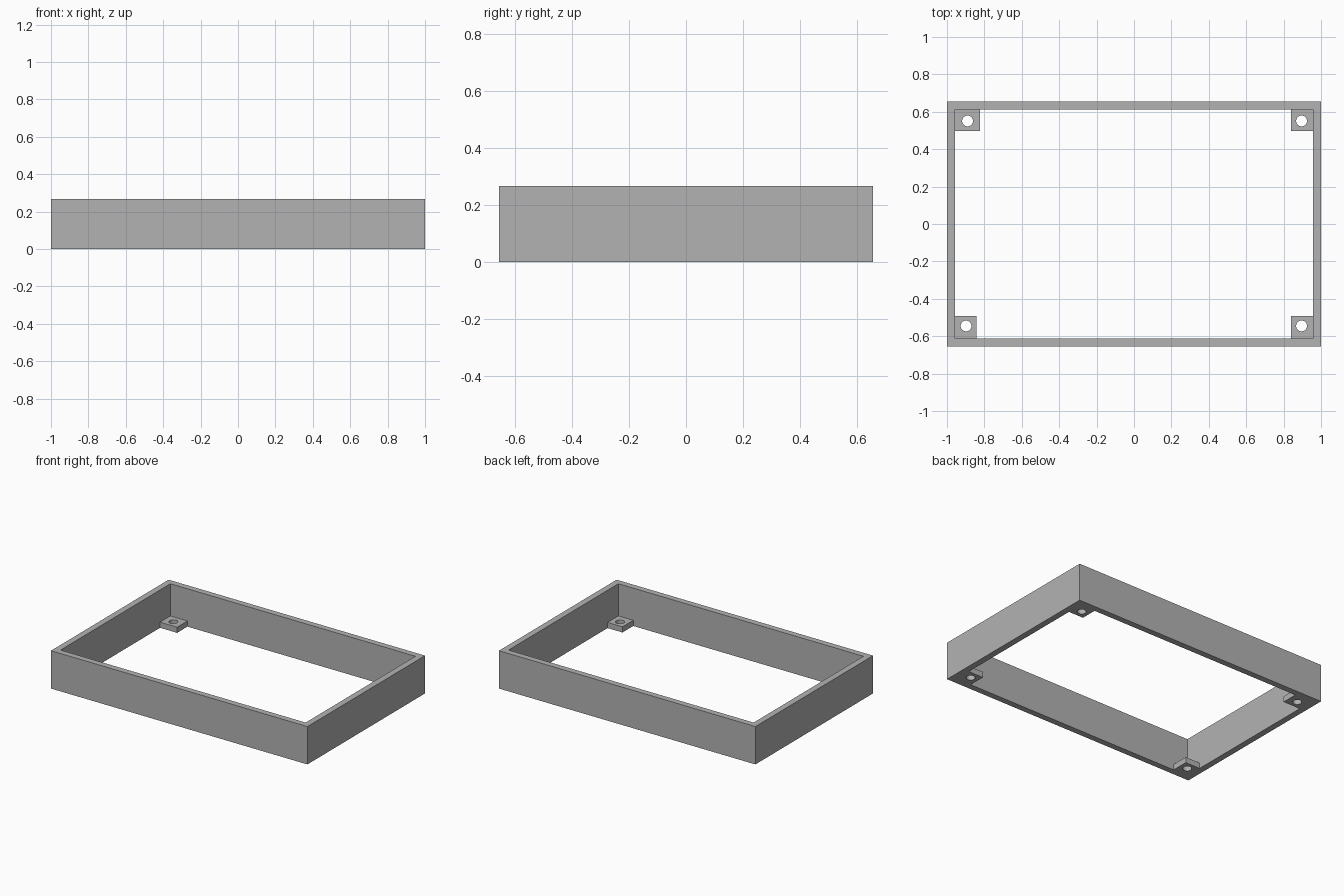
import bpy, bmesh, math
from mathutils import Vector

default_cube = bpy.data.objects.get("Cube")
if default_cube:
    bpy.data.objects.remove(default_cube, do_unlink=True)

# Single plain grey finish
grey = bpy.data.materials.new("plain_grey")
grey.use_nodes = True
colour = (0.45, 0.45, 0.45, 1)
grey.diffuse_color = colour
grey.node_tree.nodes["Principled BSDF"].inputs["Base Color"].default_value = colour


def rectangle(x0, x1, y0, y1):
    return [(x0, y0), (x1, y0), (x1, y1), (x0, y1)]


def circle(cx, cy, radius, sides=32):
    angles = [math.tau * i / sides for i in range(sides)]
    return [(cx + radius * math.cos(a), cy + radius * math.sin(a)) for a in angles]


def pierced_slab(name, outline, hole, height):
    """Extrude the area between two closed outlines up from the ground."""
    bm = bmesh.new()
    edges = []
    for loop in (outline, hole):
        verts = [bm.verts.new((x, y, 0)) for x, y in loop]
        edges += [bm.edges.new((verts[i - 1], verts[i])) for i in range(len(verts))]
    bmesh.ops.triangle_fill(bm, edges=edges, use_beauty=True, normal=Vector((0, 0, 1)))
    result = bmesh.ops.extrude_face_region(bm, geom=bm.faces[:])
    top = [g for g in result["geom"] if isinstance(g, bmesh.types.BMVert)]
    bmesh.ops.translate(bm, verts=top, vec=(0, 0, height))
    bmesh.ops.recalc_face_normals(bm, faces=bm.faces[:])
    mesh = bpy.data.meshes.new(name)
    bm.to_mesh(mesh)
    bm.free()
    mesh.materials.append(grey)
    obj = bpy.data.objects.new(name, mesh)
    bpy.context.collection.objects.link(obj)
    return obj


# Rectangular wall, open at top and bottom
INNER_X, INNER_Y, HEIGHT = 0.956, 0.612, 0.267
pierced_slab("frame_wall", rectangle(-1, 1, -0.655, 0.655),
             rectangle(-INNER_X, INNER_X, -INNER_Y, INNER_Y), HEIGHT)

# Screw tabs in the inner corners: inner edges and hole centre
TAB_HEIGHT, HOLE_RADIUS = 0.04, 0.029
tabs = {
    "front_left_tab": (0.84, -0.492, 0.896, -0.545),
    "front_right_tab": (-0.842, -0.492, -0.898, -0.545),
    "back_left_tab": (0.84, 0.497, 0.896, 0.551),
    "back_right_tab": (-0.823, 0.497, -0.89, 0.551),
}
for name, (x, y, hole_x, hole_y) in tabs.items():
    wall_x, wall_y = math.copysign(INNER_X, x), math.copysign(INNER_Y, y)
    tab = pierced_slab(name, rectangle(min(x, wall_x), max(x, wall_x),
                                       min(y, wall_y), max(y, wall_y)),
                       circle(hole_x, hole_y, HOLE_RADIUS), TAB_HEIGHT)
    bpy.ops.object.select_all(action="DESELECT")
    tab.select_set(True)
    bpy.context.view_layer.objects.active = tab
    bpy.ops.object.shade_smooth_by_angle(angle=math.radians(30))
